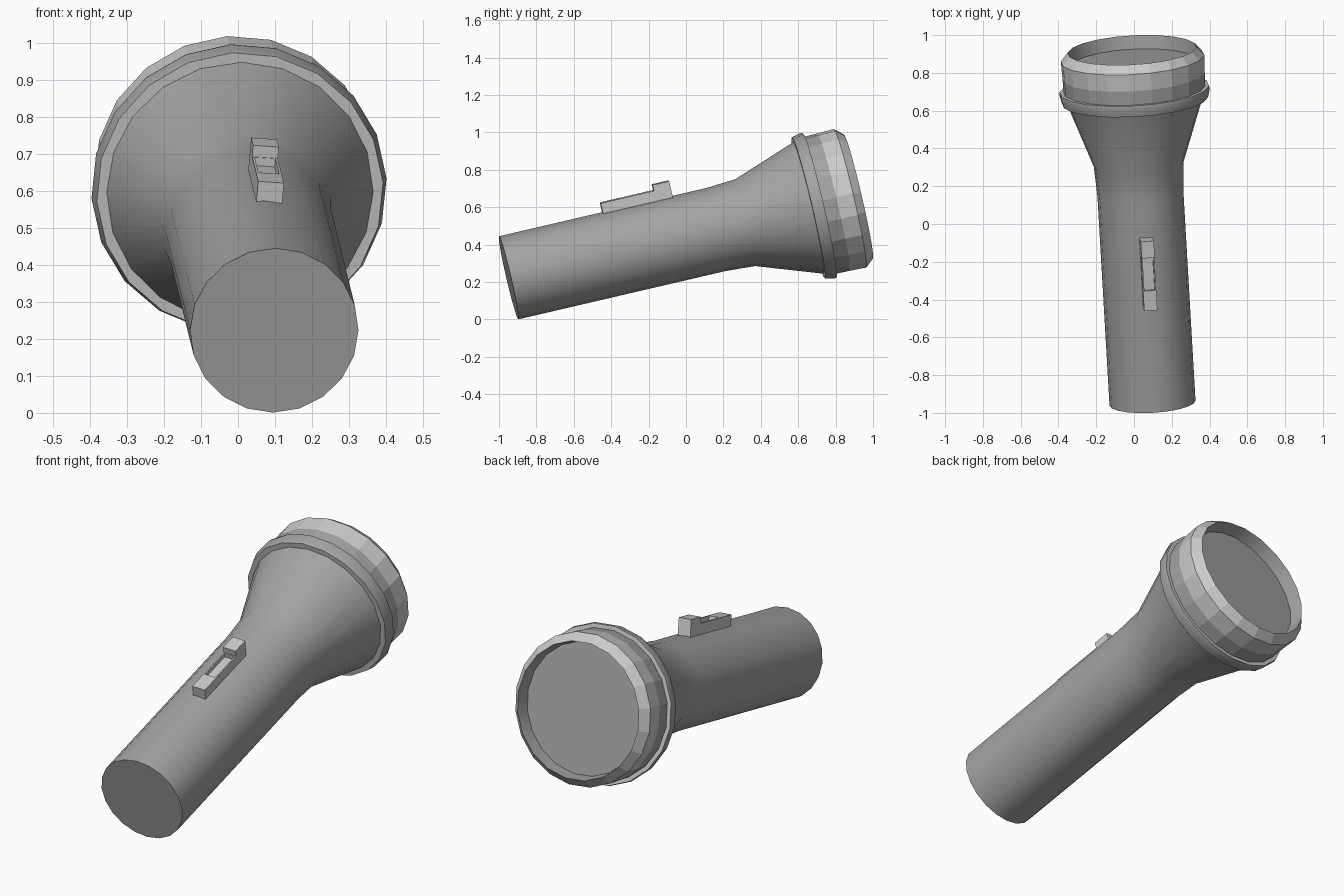
import bpy, bmesh, math
from mathutils import Matrix, Vector

if "Cube" in bpy.data.objects:
    bpy.data.objects.remove(bpy.data.objects["Cube"])

SIDES = 20
# Tilted frame: local Y runs along the torch from tail to lens, local Z is up
tail = Vector((0.098, -0.948, 0.223))
axis = Vector((-0.108, 1.868, 0.435)).normalized()
right = axis.cross(Vector((0, 0, 1))).normalized()
up = right.cross(axis)
FRAME = Matrix.Translation(tail) @ Matrix((right, axis, up)).transposed().to_4x4()
HEAD = FRAME @ Matrix.Rotation(math.radians(-4), 4, 'Y')

dark = bpy.data.materials.new("dark_grey")
dark.diffuse_color = (0.37, 0.37, 0.37, 1)
dark.use_nodes = True
dark.node_tree.nodes["Principled BSDF"].inputs["Base Color"].default_value = dark.diffuse_color


def make(name, bm, matrix, smooth, material=None):
    bmesh.ops.recalc_face_normals(bm, faces=bm.faces)
    mesh = bpy.data.meshes.new(name)
    bm.to_mesh(mesh)
    bm.free()
    ob = bpy.data.objects.new(name, mesh)
    bpy.context.collection.objects.link(ob)
    ob.matrix_world = matrix
    if material:
        mesh.materials.append(material)
    if smooth:
        bpy.ops.object.select_all(action='DESELECT')
        ob.select_set(True)
        bpy.context.view_layer.objects.active = ob
        bpy.ops.object.shade_smooth_by_angle(angle=math.radians(30))
    return ob


def lathe(name, profile, matrix, material=None, cap_start=False, smooth=True):
    """Revolve (distance, radius) points around local Y."""
    bm = bmesh.new()
    rings = []
    for t, r in profile:
        angles = [2 * math.pi * i / SIDES for i in range(SIDES)]
        rings.append([bm.verts.new((r * math.cos(a), t, r * math.sin(a))) for a in angles])
    if cap_start:
        bm.faces.new(rings[0])
    for a, b in zip(rings, rings[1:]):
        for i in range(SIDES):
            j = (i + 1) % SIDES
            bm.faces.new((a[i], a[j], b[j], b[i]))
    return make(name, bm, matrix, smooth, material)


def extrude_side(name, outline, width, matrix):
    """Extrude a (distance, height) outline sideways, centred on local X."""
    bm = bmesh.new()
    face = bm.faces.new([bm.verts.new((-width / 2, t, h)) for t, h in outline])
    new = bmesh.ops.extrude_face_region(bm, geom=[face])['geom']
    verts = [v for v in new if isinstance(v, bmesh.types.BMVert)]
    bmesh.ops.translate(bm, verts=verts, vec=(width, 0, 0))
    return make(name, bm, matrix, False)


# Handle and flared head
lathe("body", [(0, 0.228), (1.14, 0.228), (1.30, 0.238), (1.66, 0.365)], FRAME, dark,
      cap_start=True)

# Raised collar: dark outer band with light front and back faces
lathe("collar_band", [(1.648, 0.388), (1.695, 0.400), (1.71, 0.397)], HEAD, dark)
lathe("collar_back", [(1.648, 0.357), (1.648, 0.388)], HEAD)
lathe("collar_front", [(1.71, 0.397), (1.71, 0.357)], HEAD)

# Dark neck of the lens ring
lathe("ring_neck", [(1.70, 0.376), (1.785, 0.378)], HEAD, dark, smooth=False)

# Light faceted lens ring with bevelled lip
lathe("lens_ring", [(1.785, 0.378), (1.877, 0.381), (1.922, 0.342)], HEAD, smooth=False)

# Dark recessed inner wall and flat lens
lathe("inner_wall", [(1.85, 0.330), (1.922, 0.342)], HEAD, dark)
lathe("lens", [(1.85, 0.330), (1.852, 0.330)], HEAD, dark, cap_start=True, smooth=False)

# Switch housing with raised thumb block, rolled slightly round the handle
roll = FRAME @ Matrix.Rotation(math.radians(4), 4, 'Y')
switch = extrude_side("switch", [(0.567, 0.20), (0.567, 0.28), (0.86, 0.28),
                                 (0.86, 0.312), (0.951, 0.312), (0.951, 0.20)], 0.07, roll)

# Slot cut into the switch
slot = extrude_side("slot_cutter", [(0.675, 0.257), (0.675, 0.30), (0.857, 0.30), (0.857, 0.257)],
                    0.056, roll)
slot.hide_render = True
slot.hide_viewport = True
cut = switch.modifiers.new("slot", 'BOOLEAN')
cut.operation = 'DIFFERENCE'
cut.solver = 'EXACT'
cut.object = slot
